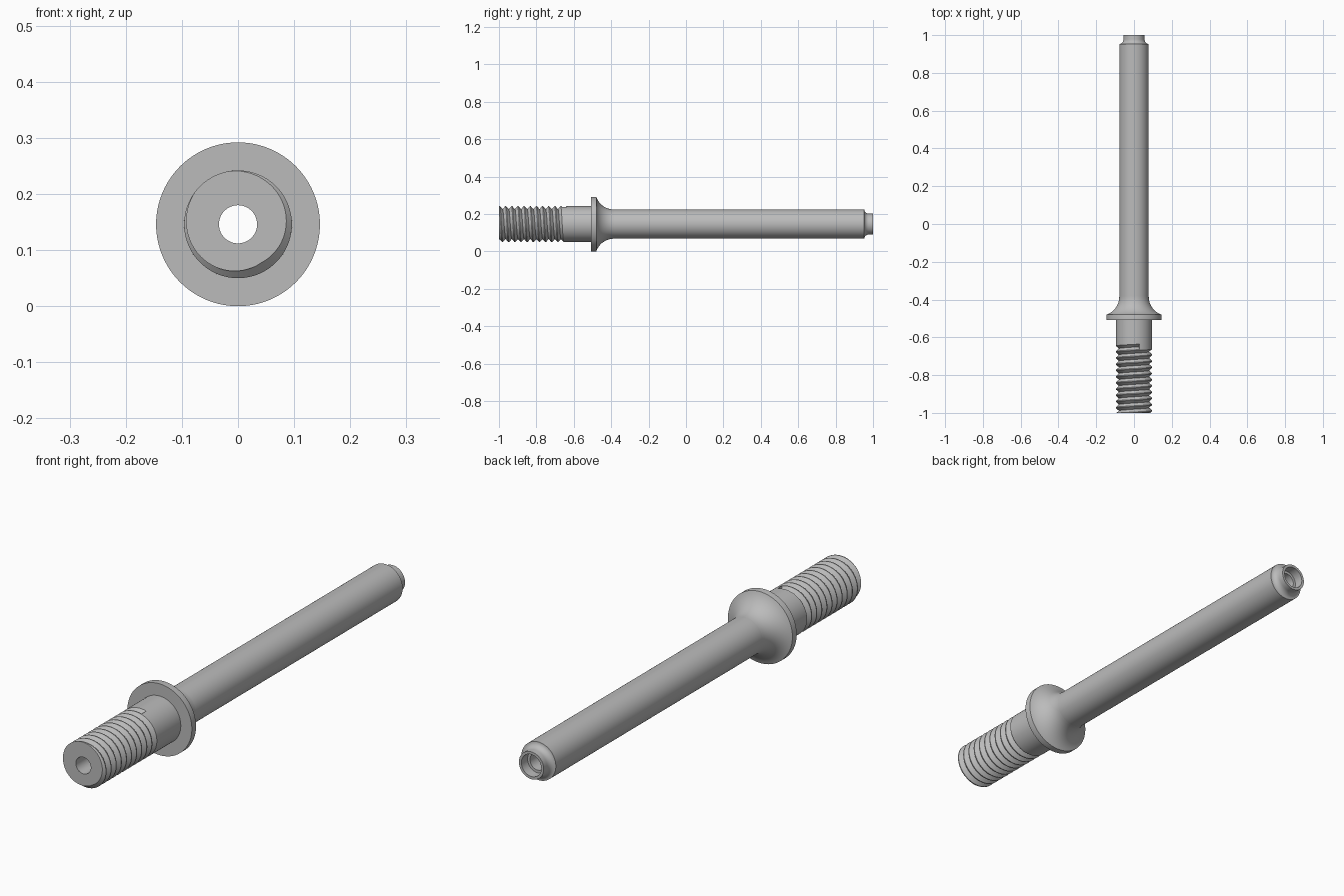
import bpy, bmesh, math

if "Cube" in bpy.data.objects:
    bpy.data.objects.remove(bpy.data.objects["Cube"], do_unlink=True)

SEGMENTS = 96
AXIS_Z = 0.146
BORE = 0.034          # through hole radius
SHANK = 0.096         # threaded end radius
ROD = 0.078           # long rod radius
FLANGE = 0.146
FRONT, FLANGE_Y = -1.0, -0.507

steel = bpy.data.materials.new("plain grey steel")
steel.use_nodes = True
grey = (0.5, 0.5, 0.5, 1)
steel.diffuse_color = grey
steel.node_tree.nodes["Principled BSDF"].inputs["Base Color"].default_value = grey


def sweep(name, column, start_angle=0.0, cap_rows=None):
    """Skin a tube round the y axis; column(u) lists (radius, y) at turn u."""
    bm = bmesh.new()
    grid = []
    for i in range(SEGMENTS + 1):
        u = i / SEGMENTS
        a = start_angle - math.tau * u
        grid.append([bm.verts.new((r * math.cos(a), y, AXIS_Z + r * math.sin(a)))
                     for r, y in column(u)])
    for left, right in zip(grid, grid[1:]):
        for j in range(len(left) - 1):
            bm.faces.new((left[j], right[j], right[j + 1], left[j + 1]))
    if cap_rows:
        bm.faces.new([grid[-1][k] for k in cap_rows])
    bmesh.ops.remove_doubles(bm, verts=bm.verts, dist=1e-5)
    mesh = bpy.data.meshes.new(name)
    bm.to_mesh(mesh)
    bm.free()
    mesh.materials.append(steel)
    obj = bpy.data.objects.new(name, mesh)
    bpy.context.collection.objects.link(obj)
    bpy.ops.object.select_all(action="DESELECT")
    obj.select_set(True)
    bpy.context.view_layer.objects.active = obj
    bpy.ops.object.shade_smooth_by_angle(angle=math.radians(30))
    return obj


def lathe(name, profile):
    return sweep(name, lambda u: profile)


def arc(cy, cr, ry, rr, start, end, steps):
    """Profile points (radius, y) along an elliptical arc, angles in degrees."""
    points = []
    for k in range(steps + 1):
        a = math.radians(start + (end - start) * k / steps)
        points.append((cr + rr * math.sin(a), cy + ry * math.cos(a)))
    return points


# Threaded shank: right-hand V groove that stops abruptly on top
PITCH, DEPTH, HALF_WIDTH = 0.0329, 0.016, 0.0145
GROOVE_END, TURNS = -0.65, 13


def thread_column(u):
    points = [(BORE, FRONT)]
    for j in reversed(range(TURNS)):
        centre = GROOVE_END + PITCH * (u - 1 - j)
        for offset in (-HALF_WIDTH, 0, HALF_WIDTH):
            y = max(FRONT, centre + offset)
            # Where the groove runs off the end, keep its depth at the end face
            d = (y - GROOVE_END - PITCH * u + PITCH / 2) % PITCH - PITCH / 2
            cut = DEPTH * max(0, 1 - abs(d) / HALF_WIDTH)
            points.append((SHANK - cut, y))
    points.append((SHANK, FLANGE_Y))
    return points


sweep("threaded_shank", thread_column, math.radians(72), (-2, -3, -4))

# Flange with a hollow curve down to the rod
FILLET = 0.1
fillet = arc(-0.385, ROD + FILLET, FILLET, FILLET, 198.7, 270, 14)
lathe("flange", [(SHANK, FLANGE_Y), (FLANGE, FLANGE_Y), (FLANGE, -0.48)] + fillet)

# Long plain rod
lathe("rod", [(ROD, -0.385), (ROD, 0.953)])

# Narrowed tip with a shallow counterbore
TIP, COUNTERBORE = 0.056, 0.045
shoulder = arc(0.978, ROD, 0.025, ROD - TIP, 180, 270, 8)
lathe("tip", shoulder + [(TIP, 1.0), (COUNTERBORE, 1.0), (COUNTERBORE, 0.96), (BORE, 0.96)])

# Through bore
lathe("bore", [(BORE, 0.96), (BORE, FRONT)])
